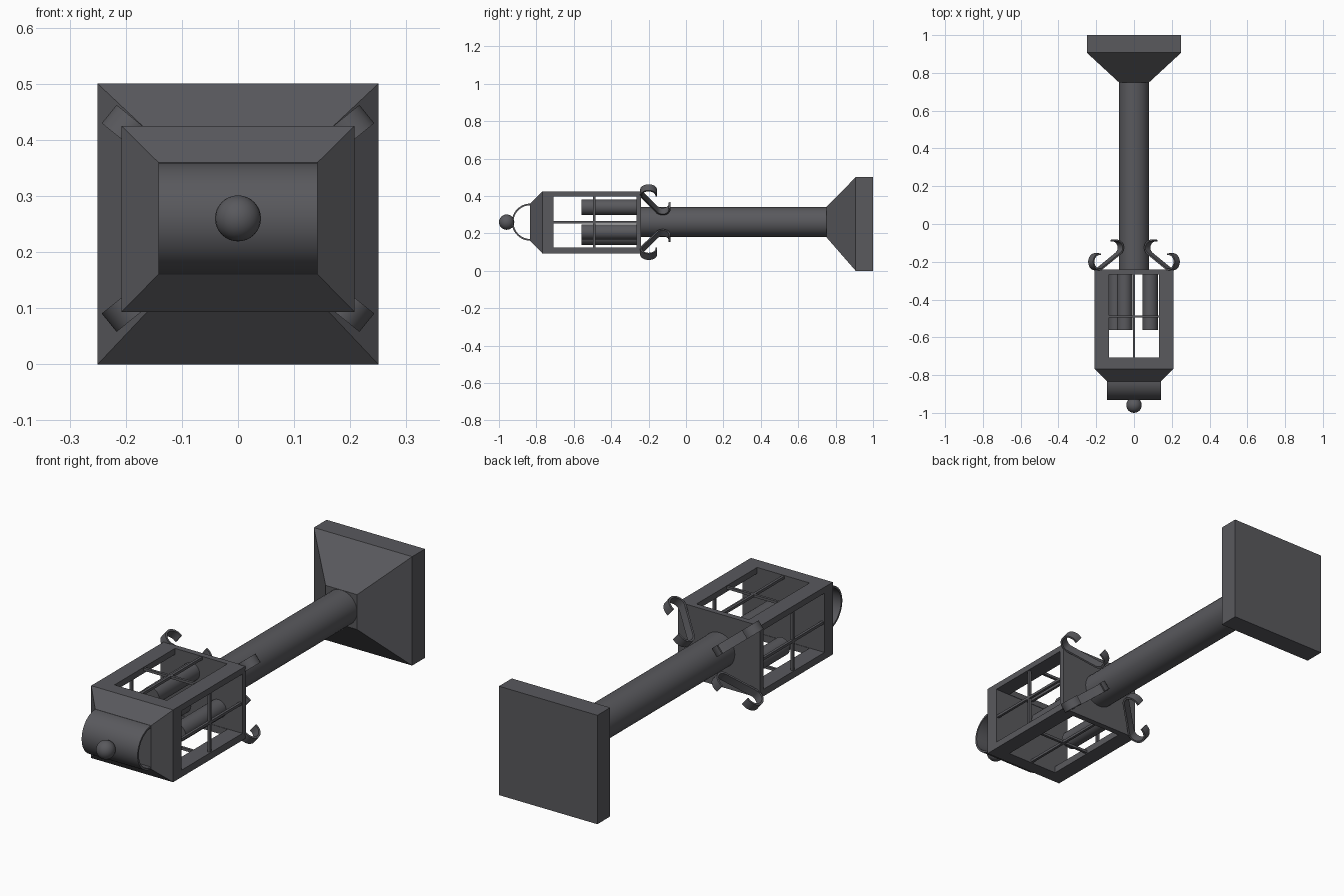
import bpy, bmesh, math
from mathutils import Vector

if "Cube" in bpy.data.objects:
    bpy.data.objects.remove(bpy.data.objects["Cube"])

CZ = 0.26  # height of the pole / lantern axis
mat = bpy.data.materials.new("dark_iron")
mat.diffuse_color = (0.1, 0.1, 0.11, 1)
mat.use_nodes = True
mat.node_tree.nodes["Principled BSDF"].inputs["Base Color"].default_value = mat.diffuse_color


def make(name, bm, smooth=False):
    bmesh.ops.recalc_face_normals(bm, faces=bm.faces)
    me = bpy.data.meshes.new(name)
    bm.to_mesh(me)
    bm.free()
    me.materials.append(mat)
    ob = bpy.data.objects.new(name, me)
    bpy.context.collection.objects.link(ob)
    bpy.context.view_layer.objects.active = ob
    if smooth:
        for o in bpy.context.selected_objects:
            o.select_set(False)
        ob.select_set(True)
        bpy.ops.object.shade_smooth_by_angle(angle=math.radians(35))
    return ob


def loft(name, sections):
    """Stack of rectangles along y: (y, half_x, z0, z1)."""
    bm = bmesh.new()
    rings = [[bm.verts.new(p) for p in ((-hx, y, z0), (hx, y, z0), (hx, y, z1), (-hx, y, z1))]
             for y, hx, z0, z1 in sections]
    for a, b in zip(rings, rings[1:]):
        for i in range(4):
            j = (i + 1) % 4
            bm.faces.new((a[i], a[j], b[j], b[i]))
    bm.faces.new(rings[0])
    bm.faces.new(rings[-1])
    return make(name, bm)


def box(name, x0, x1, y0, y1, z0, z1):
    bm = bmesh.new()
    bmesh.ops.create_cube(bm, size=1)
    for v in bm.verts:
        v.co = Vector(((x0 + x1) / 2 + v.co.x * (x1 - x0),
                       (y0 + y1) / 2 + v.co.y * (y1 - y0),
                       (z0 + z1) / 2 + v.co.z * (z1 - z0)))
    return make(name, bm)


def rod(name, x, z, r, y0, y1, n=32):
    bm = bmesh.new()
    bmesh.ops.create_cone(bm, cap_ends=True, segments=n, radius1=r, radius2=r, depth=y1 - y0)
    for v in bm.verts:
        v.co = Vector((x + v.co.x, (y0 + y1) / 2 + v.co.z, z + v.co.y))
    return make(name, bm, True)


def ribbon(name, path, side, half_w, thick, to3d):
    """Thin strap following a 2D path, widened along the vector side."""
    bm = bmesh.new()
    rings = []
    for i, p in enumerate(path):
        a, b = path[max(i - 1, 0)], path[min(i + 1, len(path) - 1)]
        t = (b - a).normalized()
        n = Vector((-t.y, t.x)) * thick / 2
        rings.append([bm.verts.new(to3d(p + n * s) + side * half_w * w)
                      for s, w in ((1, 1), (1, -1), (-1, -1), (-1, 1))])
    for a, b in zip(rings, rings[1:]):
        for i in range(4):
            j = (i + 1) % 4
            bm.faces.new((a[i], a[j], b[j], b[i]))
    bm.faces.new(rings[0])
    bm.faces.new(rings[-1])
    return make(name, bm, True)


def arc(cx, cy, rx, ry, a0, a1, n):
    return [Vector((cx + rx * math.cos(math.radians(a0 + (a1 - a0) * i / n)),
                    cy + ry * math.sin(math.radians(a0 + (a1 - a0) * i / n)))) for i in range(n + 1)]


# Foot and pole
loft("base_foot", [(1.0, 0.25, 0, 0.5), (0.907, 0.25, 0, 0.5), (0.75, 0.08, 0.18, 0.34)])
rod("pole", 0, CZ, 0.08, -0.245, 0.76)

# Lantern housing with windows cut through on four sides
housing = box("lantern_frame", -0.208, 0.208, -0.768, -0.24, 0.093, 0.425)
cutters = [box("window_cutter_side", -0.4, 0.4, -0.708, -0.265, 0.125, 0.397),
           box("window_cutter_top", -0.133, 0.133, -0.706, -0.267, -0.1, 0.6)]
for c in cutters:
    c.hide_render = True
    m = housing.modifiers.new("cut", "BOOLEAN")
    m.operation, m.solver, m.object = "DIFFERENCE", "EXACT", c
    bpy.context.view_layer.objects.active = housing
    bpy.ops.object.modifier_apply(modifier=m.name)
for c in cutters:
    bpy.data.objects.remove(c, do_unlink=True)

# Window bars, one cross per side
b = 0.006
for s in (-1, 1):
    xa, xb = sorted((s * 0.192, s * 0.204))
    box("side_bar_long", xa, xb, -0.72, -0.255, CZ - b, CZ + b)
    box("side_bar_cross", xa, xb, -0.49 - b, -0.49 + b, 0.115, 0.405)
    za, zb = sorted((CZ + s * 0.15, CZ + s * 0.162))
    box("top_bar_long", -b, b, -0.72, -0.255, za, zb)
    box("top_bar_cross", -0.145, 0.145, -0.49 - b, -0.49 + b, za, zb)

# Candles
for x, z in ((0.085, 0.207), (-0.05, 0.34), (-0.095, 0.18)):
    rod("candle", x, z, 0.041, -0.56, -0.26, 24)

# Cap, arched top and finial ball
loft("lantern_cap", [(-0.768, 0.208, 0.093, 0.425), (-0.833, 0.142, 0.16, 0.36)])
ribbon("arched_top", arc(-0.831, CZ, 0.096, 0.095, 90, 270, 24), Vector((1, 0, 0)), 0.142, 0.009,
       lambda p: Vector((0, p.x, p.y)))
bm = bmesh.new()
bmesh.ops.create_uvsphere(bm, u_segments=24, v_segments=16, radius=0.041)
bmesh.ops.translate(bm, verts=bm.verts, vec=(0, -0.959, CZ))
make("finial_ball", bm, True)

# S-shaped scroll brackets at the four corners, path in (radius, y)
scroll = arc(0.25, -0.2, 0.041, 0.041, 100, -105, 12) + arc(0.132, -0.125, 0.042, 0.038, 232, 75, 10)
for sx in (-1, 1):
    for sz in (-1, 1):
        d = Vector((sx * math.cos(math.radians(39)), 0, sz * math.sin(math.radians(39))))
        ribbon("scroll_bracket", scroll, Vector((-d.z, 0, d.x)), 0.021, 0.009,
               lambda p, d=d: d * p.x + Vector((0, p.y, CZ)))
